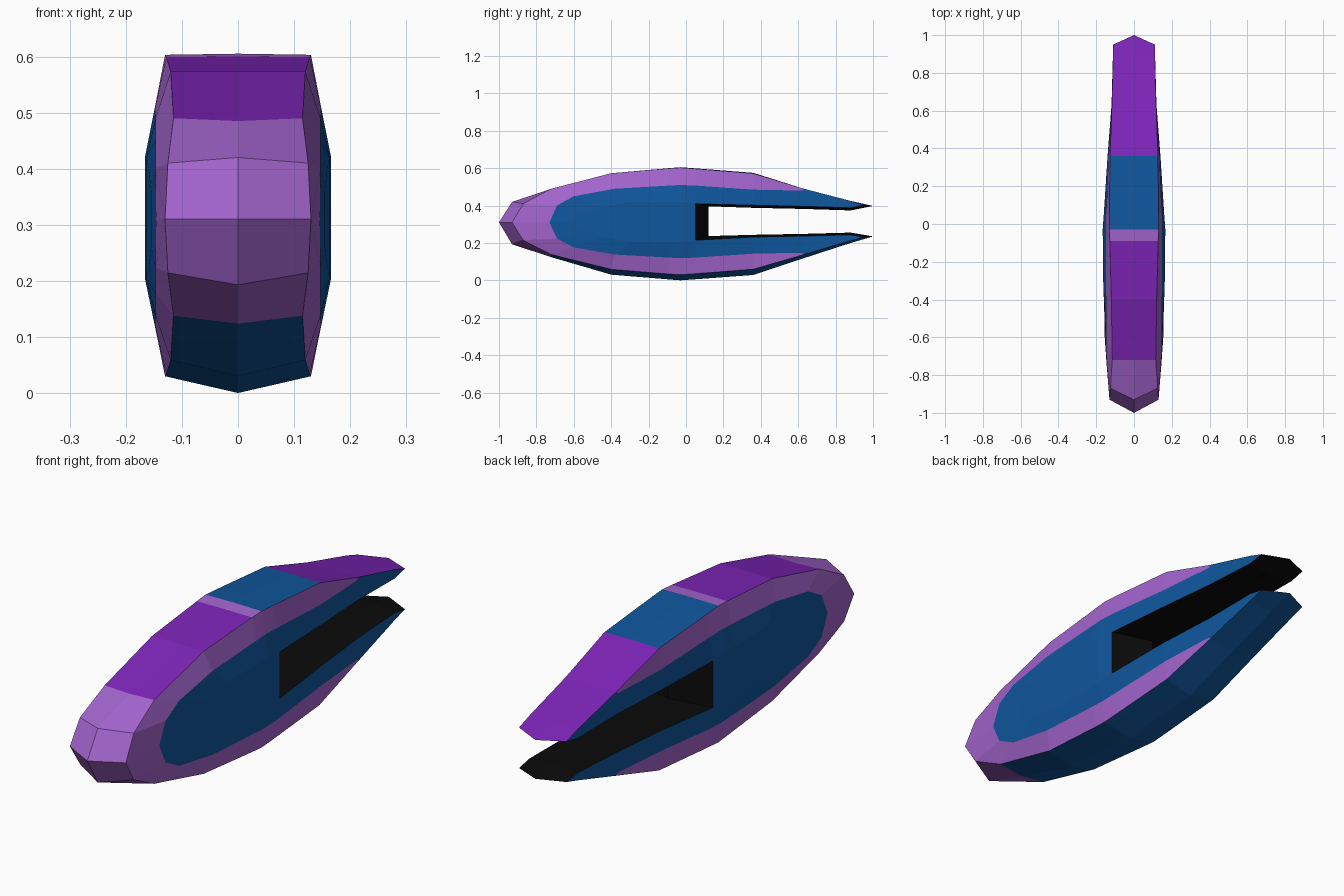
import bpy, bmesh

if "Cube" in bpy.data.objects:
    bpy.data.objects.remove(bpy.data.objects["Cube"])

MID = 0.31  # height of the horizontal symmetry plane

# One row per station of the upper right quarter:
# crown y,z | rim x,y,z | band x,y,z | shoulder (or lip) x,y,z
BODY = [
    (-1.00, .310, .130, -.93, .310, .146, -.73, .310, .155, -.60, .310),
    (-.93, .420, .125, -.87, .410, .147, -.69, .400, .155, -.55, .360),
    (-.72, .485, .115, -.72, .490, .147, -.60, .450, .158, -.45, .390),
    (-.40, .573, .120, -.40, .573, .147, -.38, .490, .163, -.30, .420),
    (-.09, .600, .128, -.09, .599, .148, -.09, .507, .165, -.09, .420),
    (-.03, .605, .130, -.03, .603, .148, -.03, .510, .166, -.03, .420),
    (.05, .599, .130, .05, .597, .147, .05, .507, .160, .05, .410),
]
JAW = [
    BODY[-1],
    (.36, .575, .127, .36, .572, .135, .36, .485, .140, .36, .402),
    (.63, .490, .117, .63, .490, .118, .62, .480, .119, .63, .396),
    (.88, .425, .111, .88, .425, .112, .88, .420, .112, .88, .388),
    (1.00, .398, .110, .95, .402, .110, .95, .402, .110, .95, .402),
]


def material(name, rgb):
    m = bpy.data.materials.new(name)
    m.diffuse_color = (*rgb, 1)
    m.use_nodes = True
    m.node_tree.nodes["Principled BSDF"].inputs["Base Color"].default_value = m.diffuse_color
    return m


MATS = [material("light purple", (.37, .13, .62)),
        material("vivid purple", (.205, .018, .48)),
        material("blue", (.005, .095, .34)),
        material("black", (.003, .003, .003))]
LIGHT, VIVID, BLUE, BLACK = range(4)


def points(row, jaw):
    """Cross-section points from the crown down to the middle or mouth."""
    yc, zc, *r = row
    pts = [(0, yc, zc)] + [tuple(r[i:i + 3]) for i in (0, 3, 6)]
    xs, ys, zs = pts[3]
    if not jaw:
        pts.append((xs, ys, MID))
    elif yc == 1:
        pts.append(pts[0])
    else:
        pts.append((0, max(ys, .12), zs - .014))
    return pts


def place(p, sx, up):
    """Mirror a point left/right and into the lower half (deeper keel)."""
    x, y, z = p
    if not up:
        k = .85 if y > .06 and z < .43 else .955
        dip = .028 * min(1, (z - MID) / .26) if x == 0 and z > .4 else 0
        z = MID - (z - MID) * k - dip
    return (x * sx, y, z)


def colour(strip, y, up, jaw):
    """Colour by strip (crown, band, flank, mouth) and position along y."""
    if strip == 0:
        if y < -.75:
            return LIGHT
        if not up:
            return BLUE
        if -.09 < y < -.03:
            return LIGHT
        return BLUE if -.03 < y < .36 else VIVID
    if strip == 1:
        return LIGHT if y < .63 else BLUE
    return BLACK if jaw and strip == 3 else BLUE


def add_face(bm, pts, mat):
    uniq = list(dict.fromkeys(pts))
    if len(uniq) > 2:
        bm.faces.new([bm.verts.new(p) for p in uniq]).material_index = mat


def shell(name, rows, halves, jaw):
    bm = bmesh.new()
    for sx in (1, -1):
        for up in halves:
            for a, b in zip(rows, rows[1:]):
                pa, pb = points(a, jaw), points(b, jaw)
                for i in range(4):
                    quad = [pa[i], pb[i], pb[i + 1], pa[i + 1]]
                    add_face(bm, [place(p, sx, up) for p in quad],
                             colour(i, (a[0] + b[0]) / 2, up, jaw))
            if not jaw:
                # back wall of the mouth, angled inward to the centre
                inner = points(rows[-1], True)[4]
                p = points(rows[-1], False)
                wall = [p[4], p[3], inner, (0, inner[1], MID)]
                add_face(bm, [place(q, sx, up) for q in wall], BLACK)
    bmesh.ops.remove_doubles(bm, verts=bm.verts, dist=.0005)
    bmesh.ops.recalc_face_normals(bm, faces=bm.faces)
    me = bpy.data.meshes.new(name)
    bm.to_mesh(me)
    bm.free()
    for m in MATS:
        me.materials.append(m)
    bpy.context.collection.objects.link(bpy.data.objects.new(name, me))


shell("main_body", BODY, (True, False), False)
shell("upper_prong", JAW, (True,), True)
shell("lower_prong", JAW, (False,), True)
